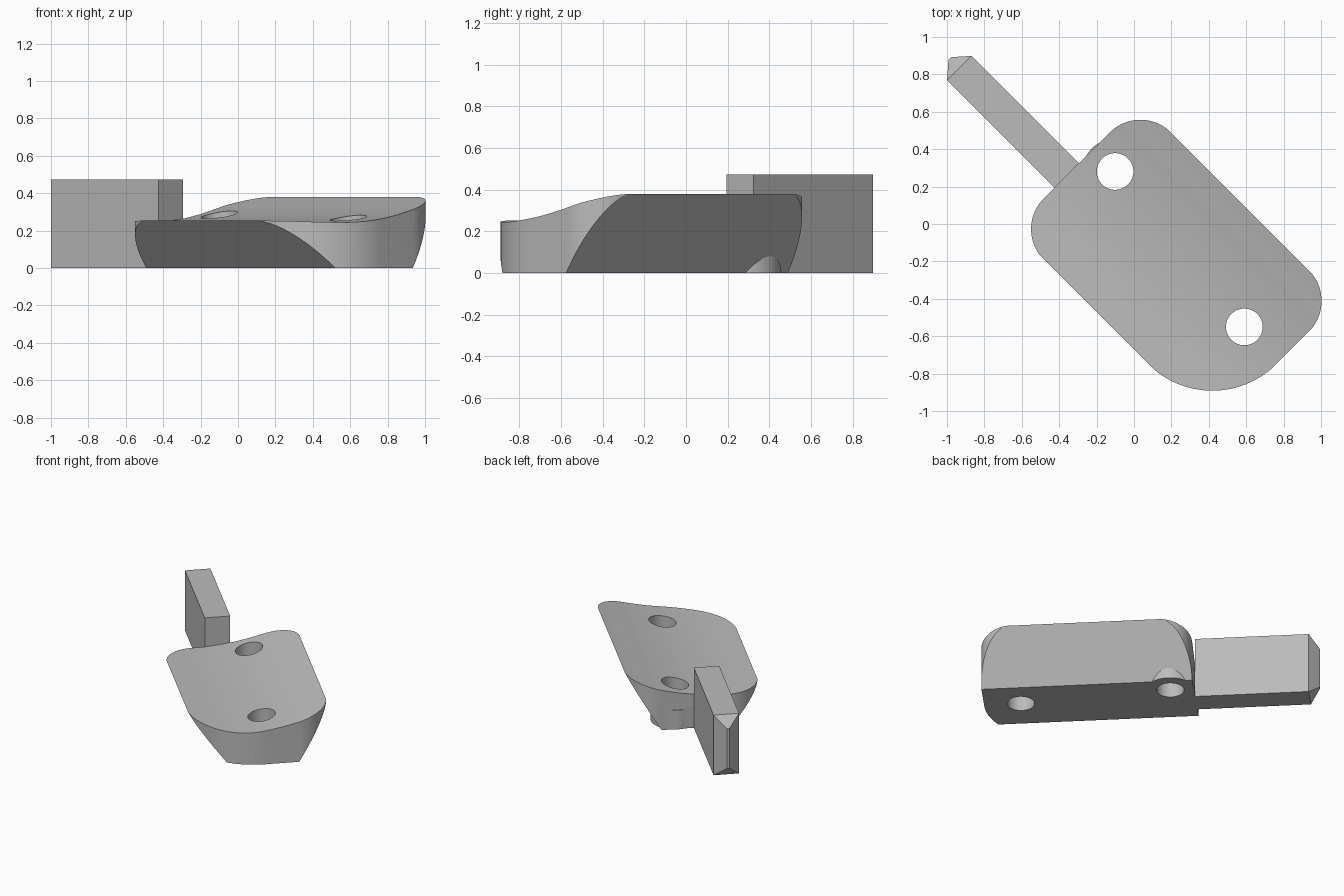
import bpy, bmesh
from math import pi, cos, sin
from mathutils import Matrix, Vector

if "Cube" in bpy.data.objects:
    bpy.data.objects.remove(bpy.data.objects["Cube"], do_unlink=True)

grey = bpy.data.materials.new("plain grey")
grey.use_nodes = True
colour = (0.5, 0.5, 0.5, 1)
grey.diffuse_color = colour
grey.node_tree.nodes["Principled BSDF"].inputs["Base Color"].default_value = colour

TURN = -pi / 4            # the whole part lies diagonally
U0, U1 = -0.438, 1.068    # body ends, along its length
V0, V1 = -0.474, 0.484    # body sides, across its width


def finish(name, bm):
    bmesh.ops.recalc_face_normals(bm, faces=bm.faces)
    mesh = bpy.data.meshes.new(name)
    bm.to_mesh(mesh)
    bm.free()
    mesh.materials.append(grey)
    obj = bpy.data.objects.new(name, mesh)
    bpy.context.collection.objects.link(obj)
    obj.rotation_euler.z = TURN
    return obj


def prism(name, points, offset):
    """Extrude a closed polygon along an offset."""
    bm = bmesh.new()
    face = bm.faces.new([bm.verts.new(p) for p in points])
    new = bmesh.ops.extrude_face_region(bm, geom=[face])["geom"]
    verts = [g for g in new if isinstance(g, bmesh.types.BMVert)]
    bmesh.ops.translate(bm, verts=verts, vec=Vector(offset))
    return finish(name, bm)


def circle(u, v, r, z, start=0.0, sweep=2 * pi, steps=64, closed=True):
    count = steps if closed else steps + 1
    return [(u + r * cos(start + sweep * i / steps),
             v + r * sin(start + sweep * i / steps), z) for i in range(count)]


def combine(target, tool, operation):
    """Apply a boolean and remove its helper."""
    tool.hide_render = True
    mod = target.modifiers.new("cut", "BOOLEAN")
    mod.operation, mod.object, mod.solver = operation, tool, "EXACT"
    bpy.context.view_layer.objects.active = target
    bpy.ops.object.modifier_apply(modifier=mod.name)
    bpy.data.objects.remove(tool, do_unlink=True)


def smooth_top(knots, steps=6):
    """Catmull-Rom curve through (v, z) knots."""
    pts = [Vector(k) for k in knots]
    pts = [2 * pts[0] - pts[1]] + pts + [2 * pts[-1] - pts[-2]]
    out = []
    for a, b, c, d in zip(pts, pts[1:], pts[2:], pts[3:]):
        for i in range(steps):
            t = i / steps
            out.append(0.5 * (2 * b + (c - a) * t + (2 * a - 5 * b + 4 * c - d) * t ** 2
                              + (3 * b - a - 3 * c + d) * t ** 3))
    return out + [pts[-2]]


# Body: vertical rounded outline, cut to a tapered section with a swept top
E = 0.002
r, big = 0.232, 0.484
corners = [(U0 + r, V0 - E + r, r), (U1 - big, V0 - E + big, big),
           (U1 - r, V1 + E - r, r), (U0 + r, V1 + E - r, r)]
outline = []
for i, (u, v, rad) in enumerate(corners):
    outline += circle(u, v, rad, 0, pi + i * pi / 2, pi / 2, 24, False)
body = prism("body", [(u, v, -0.1) for u, v, _ in outline], (0, 0, 0.7))

top = smooth_top([(V0, 0.253), (-0.27, 0.244), (-0.13, 0.247), (0.01, 0.262),
                  (0.13, 0.283), (0.254, 0.312), (0.34, 0.337), (0.41, 0.357), (V1, 0.38)])
section = [(0.254, 0), (-0.255, 0)] + [tuple(p) for p in top]
combine(body, prism("section", [(-1, v, z) for v, z in section], (3, 0, 0)), "INTERSECT")

# Boss showing through the sloping side, and two through holes
combine(body, prism("boss", circle(-0.27, 0.127, 0.175, 0), (0, 0, 0.15)), "UNION")
for u, v in [(-0.27, 0.127), (0.806, 0.028)]:
    combine(body, prism("hole", circle(u, v, 0.098, -0.2), (0, 0, 1)), "DIFFERENCE")

# Blade: a straight bar with a hipped tip at its far end
bm = bmesh.new()
length, width, height, mid = 0.812, 0.184, 0.472, -0.071
bmesh.ops.create_cube(bm, size=1, matrix=Matrix.Translation((U0 - length / 2, mid, height / 2))
                      @ Matrix.Diagonal((length, width, height, 1)))
bm.normal_update()
end = min(bm.faces, key=lambda f: f.calc_center_median().x)
tip = bmesh.ops.extrude_discrete_faces(bm, faces=[end])["faces"][0]
for vert in tip.verts:
    vert.co = (vert.co.x - 0.073, mid + (vert.co.y - mid) * 0.1,
               height / 2 + (vert.co.z - height / 2) * 0.66)
blade = finish("blade", bm)

# Smooth shading on the curved body, sharp edges kept
bpy.ops.object.select_all(action="DESELECT")
body.select_set(True)
bpy.context.view_layer.objects.active = body
bpy.ops.object.shade_smooth_by_angle(angle=pi / 6)
